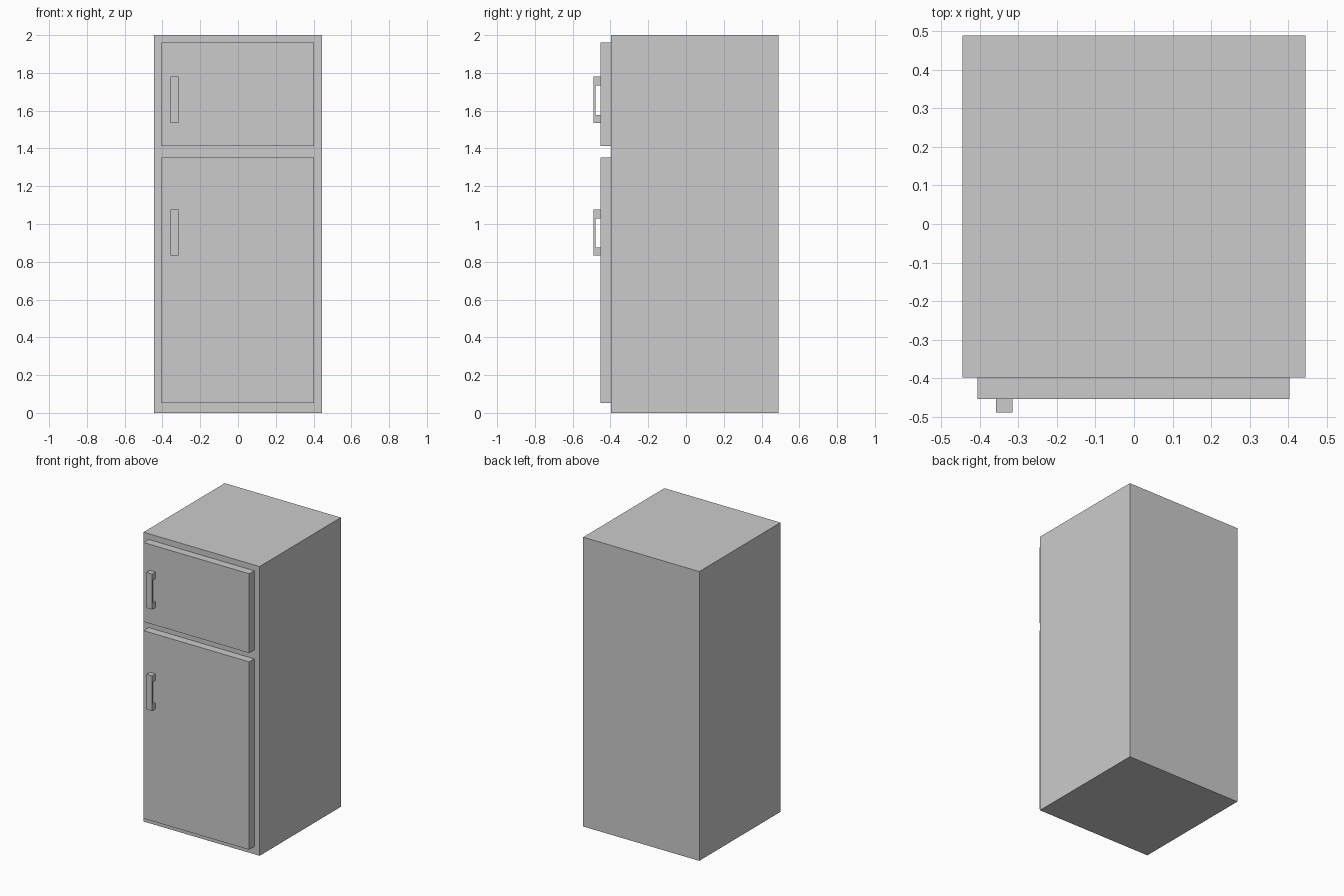
import bpy, bmesh

if "Cube" in bpy.data.objects:
    bpy.data.objects.remove(bpy.data.objects["Cube"])


def prism(name, profile, x0, x1):
    """Extrude a closed (y, z) profile along x."""
    bm = bmesh.new()
    face = bm.faces.new([bm.verts.new((x0, y, z)) for y, z in profile])
    ext = bmesh.ops.extrude_face_region(bm, geom=[face])
    moved = [v for v in ext["geom"] if isinstance(v, bmesh.types.BMVert)]
    bmesh.ops.translate(bm, verts=moved, vec=(x1 - x0, 0, 0))
    bmesh.ops.recalc_face_normals(bm, faces=bm.faces)
    mesh = bpy.data.meshes.new(name)
    bm.to_mesh(mesh)
    bm.free()
    obj = bpy.data.objects.new(name, mesh)
    bpy.context.collection.objects.link(obj)
    return obj


def box(name, x0, x1, y0, y1, z0, z1):
    return prism(name, [(y0, z0), (y1, z0), (y1, z1), (y0, z1)], x0, x1)


BACK, BODY_FRONT, DOOR_FRONT, GRIP_FRONT = 0.489, -0.398, -0.453, -0.489
GRIP_BACK = -0.479

# Cabinet
box("cabinet", -0.444, 0.444, BODY_FRONT, BACK, 0, 2)

# Doors, each with a C-shaped pull handle
for part, z0, z1, h0, h1 in (("freezer", 1.412, 1.96, 1.534, 1.78),
                             ("fridge", 0.052, 1.351, 0.833, 1.076)):
    box(part + "_door", -0.406, 0.403, DOOR_FRONT, BODY_FRONT, z0, z1)
    i0, i1 = h0 + 0.042, h1 - 0.046
    prism(part + "_handle", [
        (DOOR_FRONT, h0), (DOOR_FRONT, i0), (GRIP_BACK, i0), (GRIP_BACK, i1),
        (DOOR_FRONT, i1), (DOOR_FRONT, h1), (GRIP_FRONT, h1), (GRIP_FRONT, h0),
    ], -0.358, -0.315)
